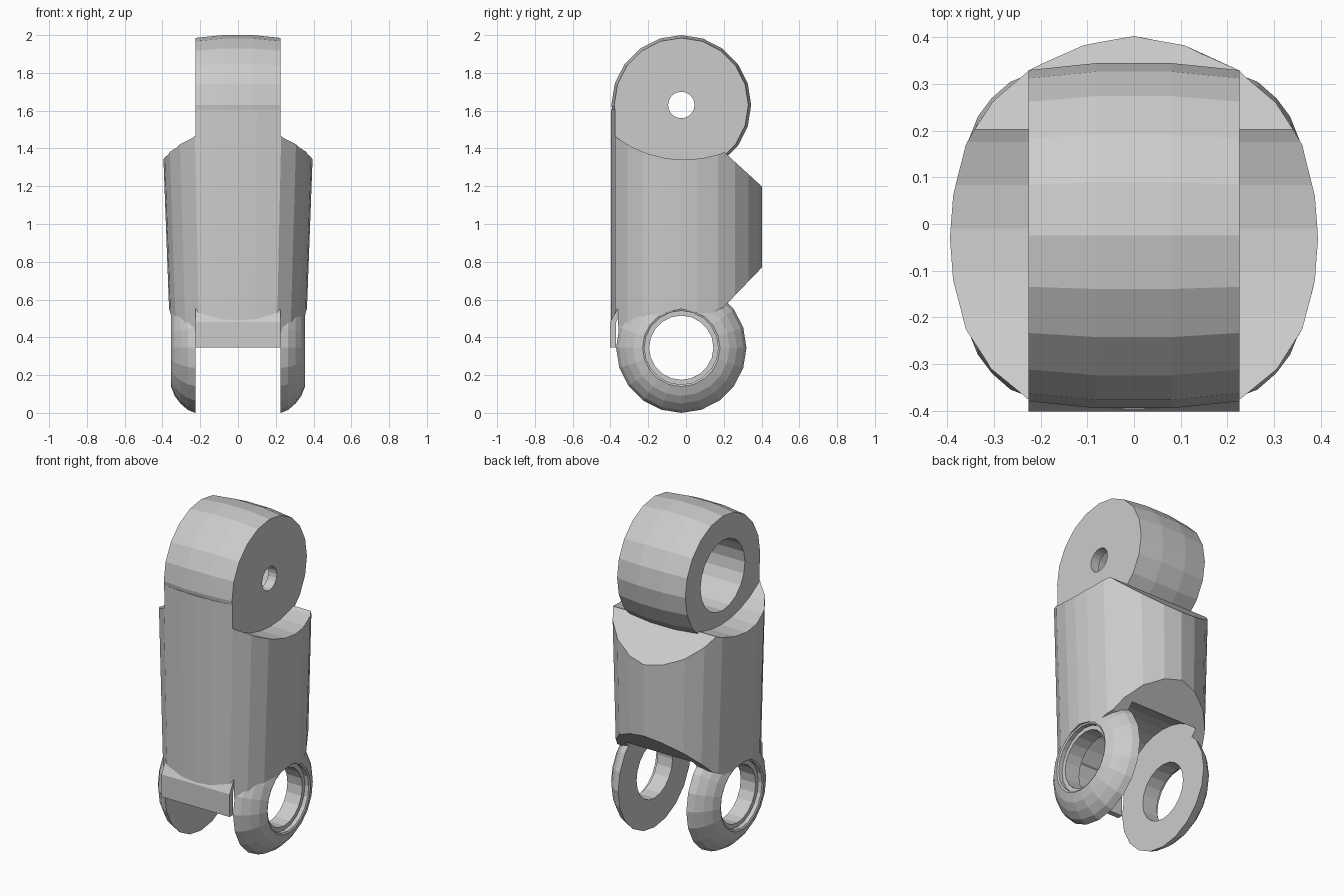
import bpy, bmesh
from math import sin, cos, pi

if "Cube" in bpy.data.objects:
    bpy.data.objects.remove(bpy.data.objects["Cube"])

W = 0.226          # half width of knuckle and of the slot between the ears
PIVOT_Y = -0.025


def make(name, rings, loop=False):
    """Skin a list of vertex rings; cap the ends, or close it into a loop."""
    bm = bmesh.new()
    rows = [[bm.verts.new(p) for p in ring] for ring in rings]
    n = len(rows[0])
    pairs = list(zip(rows, rows[1:]))
    if loop:
        pairs.append((rows[-1], rows[0]))
    else:
        bm.faces.new(rows[0])
        bm.faces.new(rows[-1])
    for a, b in pairs:
        for i in range(n):
            j = (i + 1) % n
            bm.faces.new((a[i], a[j], b[j], b[i]))
    bmesh.ops.recalc_face_normals(bm, faces=bm.faces)
    mesh = bpy.data.meshes.new(name)
    bm.to_mesh(mesh)
    bm.free()
    ob = bpy.data.objects.new(name, mesh)
    bpy.context.collection.objects.link(ob)
    return ob


def lathe(name, profile, y, z, n, loop=False):
    """Revolve (x, radius) points around a pivot running along x."""
    return make(name, [[(x, y + r * sin(2 * pi * i / n), z - r * cos(2 * pi * i / n))
                        for i in range(n)] for x, r in profile], loop)


def side_prism(name, yz, half):
    return make(name, [[(x, y, z) for y, z in yz] for x in (-half, half)])


def boolean(ob, cutter, op):
    mod = ob.modifiers.new("cut", 'BOOLEAN')
    mod.operation, mod.object, mod.solver = op, cutter, 'EXACT'
    bpy.context.view_layer.objects.active = ob
    bpy.ops.object.modifier_apply(modifier=mod.name)
    bpy.data.objects.remove(cutter)


# Body cross-section: right half, front to back, mirrored
half = [(0.1, -0.393), (0.226, -0.375), (0.305, -0.31), (0.36, -0.225), (0.388, -0.12),
        (0.395, -0.03), (0.388, 0.06), (0.36, 0.17), (0.305, 0.26), (0.226, 0.33),
        (0.11, 0.383)]
outline = [(0, -0.397)] + half + [(0, 0.403)] + [(-x, y) for x, y in reversed(half)]


def shell(name, levels):
    return make(name, [[(x * (0.905 + 0.095 * (z - 0.35)), y, z) for x, y in outline]
                       for z in levels])


# Body: tapered shell trimmed by its side profile
body = shell("body", (0.3, 1.6))
boolean(body, side_prism("trim", [(-0.5, 0.345), (-0.15, 0.345), (0.1, 0.51), (0.2, 0.56),
                                  (0.45, 0.82), (0.45, 1.155), (0.06, 1.51), (-0.5, 1.51)], 0.6),
        'INTERSECT')
# Concave top, slot for the next joint, and pivot clearance
boolean(body, lathe("top_cut", [(-0.6, 0.6), (0.6, 0.6)], -0.01, 1.94, 40), 'DIFFERENCE')
boolean(body, lathe("slot_cut", [(-W, 0.39), (W, 0.39)], PIVOT_Y, 0.345, 32), 'DIFFERENCE')
boolean(body, lathe("pivot_cut", [(-0.6, 0.205), (0.6, 0.205)], PIVOT_Y, 0.345, 16), 'DIFFERENCE')

# Upper knuckle: crowned barrel, wide blind bore on the left, small hole on the right
lathe("knuckle", [(-W, 0.355), (-0.08, 0.37), (0.08, 0.37), (W, 0.355),
                  (W, 0.07), (0.17, 0.07), (0.17, 0.21), (-W, 0.21)],
      PIVOT_Y, 1.63, 20, loop=True)

# Front web joining the knuckle to the body
web = shell("front_web", (1.3, 1.63))
boolean(web, side_prism("web_trim", [(-0.6, 1.2), (-0.25, 1.2), (-0.25, 1.58), (-0.33, 1.6),
                                     (-0.6, 1.63)], W), 'INTERSECT')

# Lower ears: domed rings with a stepped hole
for side, label in ((1, "right"), (-1, "left")):
    ring = [(W, 0.345), (0.265, 0.33), (0.305, 0.295), (0.335, 0.255), (0.355, 0.205),
            (0.35, 0.195), (0.325, 0.195), (0.325, 0.17), (W, 0.17)]
    lathe(label + "_ear", [(side * x, r) for x, r in ring], PIVOT_Y, 0.345, 20, loop=True)

# Front stop tab
side_prism("stop_tab", [(-0.402, 0.345), (-0.402, 0.48), (-0.355, 0.565), (-0.345, 0.545),
                        (-0.37, 0.48), (-0.37, 0.345)], W)
